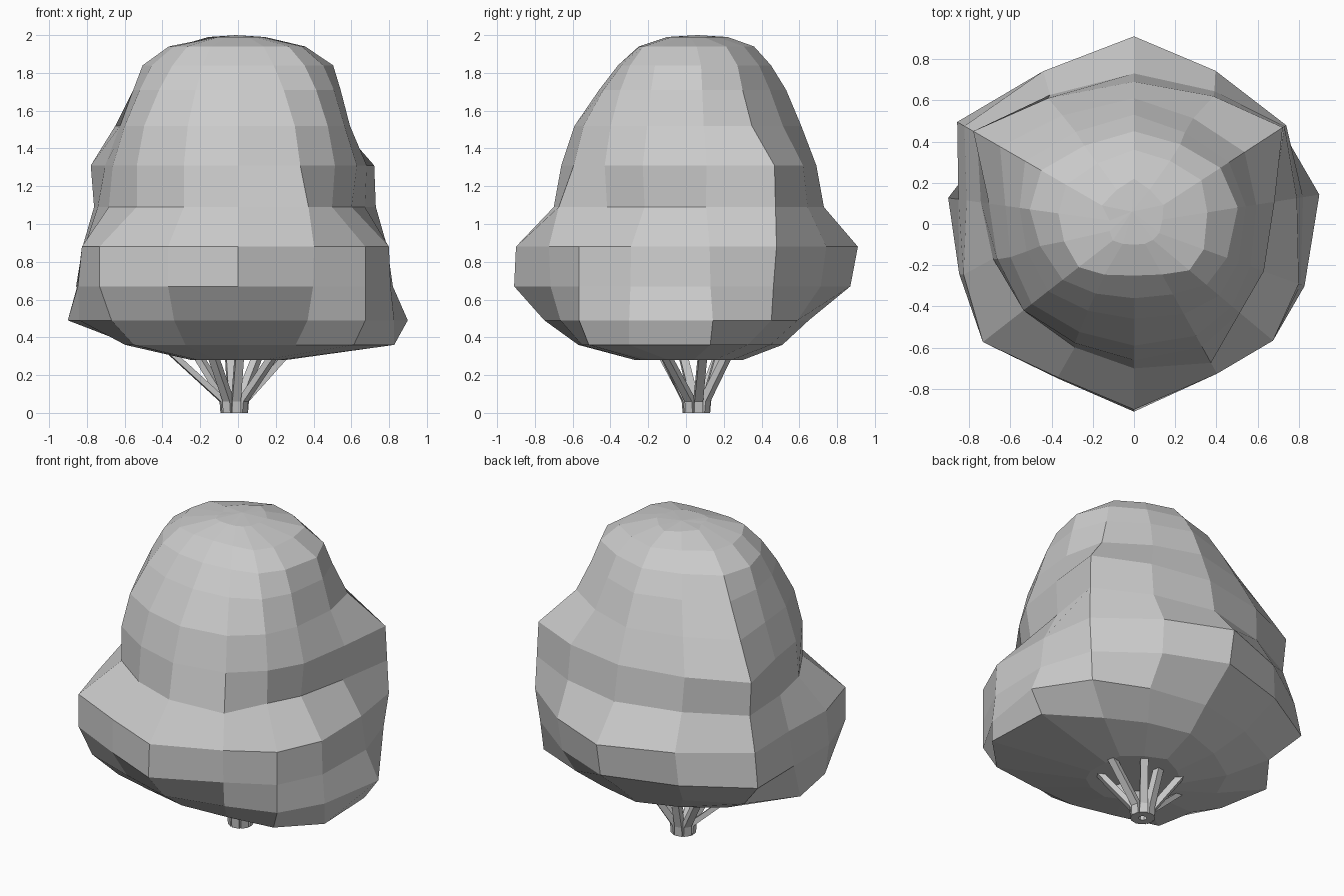
import bpy, bmesh, math
from mathutils import Vector

if "Cube" in bpy.data.objects:
    bpy.data.objects.remove(bpy.data.objects["Cube"])

# Foliage: vertical silhouettes (radius at each height) for ten directions
HEIGHTS = [.28, .36, .49, .67, .88, 1.09, 1.31, 1.52, 1.71, 1.84, 1.94, 1.99]
SIDES = {
    9:   [.25, .82, .91, .83, .80, .68, .69, .60, .55, .51, .36, .14],
    33:  [.28, .60, .83, .85, .88, .87, .86, .64, .55, .50, .39, .17],
    90:  [.30, .51, .65, .87, .91, .73, .69, .61, .53, .45, .36, .22],
    150: [.28, .55, .80, .99, .95, .88, .90, .75, .61, .52, .38, .18],
    172: [.25, .57, .91, .86, .82, .75, .71, .63, .56, .51, .37, .12],
    218: [.27, .70, .85, .93, .93, .68, .68, .63, .53, .44, .34, .13],
    270: [.27, .57, .75, .91, .90, .70, .66, .59, .46, .36, .25, .10],
    299: [.27, .63, .76, .82, .83, .77, .68, .62, .50, .39, .28, .11],
    320: [.28, .80, .88, .88, .88, .65, .67, .62, .54, .46, .35, .12],
    340: [.27, .88, .88, .86, .85, .64, .67, .60, .54, .48, .36, .13],
}


def point(angle, r, z):
    a = math.radians(angle)
    return Vector((r * math.cos(a), r * math.sin(a), z))


def make_object(name, bm):
    bmesh.ops.recalc_face_normals(bm, faces=bm.faces)
    mesh = bpy.data.meshes.new(name)
    bm.to_mesh(mesh)
    bm.free()
    ob = bpy.data.objects.new(name, mesh)
    bpy.context.collection.objects.link(ob)
    return ob


def bridge(bm, rings):
    for lo, hi in zip(rings, rings[1:]):
        n = len(lo)
        for i in range(n):
            j = (i + 1) % n
            bm.faces.new((lo[i], lo[j], hi[j], hi[i]))


# Foliage mass, with an extra facet edge inside each wide gap
bm = bmesh.new()
rings = []
angles = list(SIDES)
for k, z in enumerate(HEIGHTS):
    ring = []
    for i, a in enumerate(angles):
        b = angles[(i + 1) % len(angles)]
        p, q = point(a, SIDES[a][k], z), point(b, SIDES[b][k], z)
        ring.append(bm.verts.new(p))
        if (b - a) % 360 > 40:
            m = (p + q) / 2
            # The lower front is nearly flat, the rest is rounder
            bulge = 1.01 if a == 218 and z < 1 else 1.07
            ring.append(bm.verts.new((m.x * bulge, m.y * bulge, z)))
    rings.append(ring)
bridge(bm, rings)
top = bm.verts.new((-.01, .06, 2.0))
bottom = bm.verts.new((0, .03, .28))
for ring, tip in ((rings[-1], top), (rings[0], bottom)):
    for i in range(len(ring)):
        bm.faces.new((ring[i], ring[(i + 1) % len(ring)], tip))
make_object("foliage", bm)


# Stems: four-sided canes fanning out from a tight clump
def stem(index, angle, spread):
    base = Vector((-.02, .055, 0)) + point(angle, .046, 0)
    knee = base + point(angle, .006, .06)
    tip = Vector((-.02, .04, 0)) + point(angle, spread, .31)
    u = point(angle, 1, 0)
    v = point(angle + 90, 1, 0)
    bm = bmesh.new()
    rings = []
    for c, w in ((base, .024), (knee, .023), (tip, .022)):
        rings.append([bm.verts.new(c + u * s * w + v * t * w)
                      for s, t in ((-1, -1), (1, -1), (1, 1), (-1, 1))])
    bridge(bm, rings)
    bm.faces.new(rings[0])
    bm.faces.new(rings[-1])
    make_object(f"stem_{index}", bm)


for i, spread in enumerate([.28, .22, .14, .24, .33, .20, .16, .26]):
    stem(i + 1, 10 + i * 45, spread)
